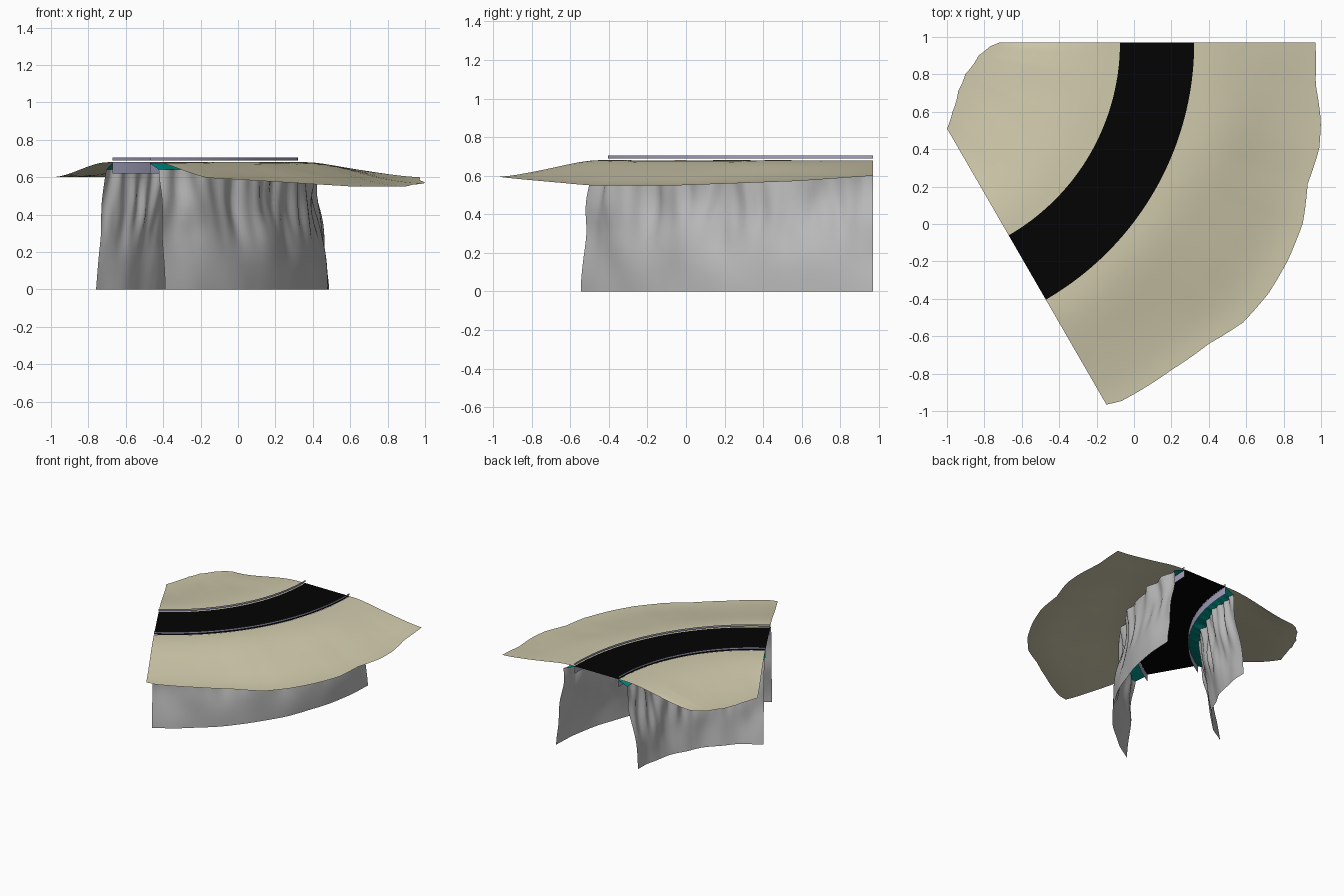
import bpy, math
from mathutils import Vector, noise

if "Cube" in bpy.data.objects:
    bpy.data.objects.remove(bpy.data.objects["Cube"])

# The whole piece is swept 60 degrees around one bend centre
CX, CY, SWEEP = -1.265, 0.97, 60.0
R_IN, R_OUT = 1.19, 1.587


def material(name, rgb):
    m = bpy.data.materials.new(name)
    m.diffuse_color = (*rgb, 1)
    m.use_nodes = True
    m.node_tree.nodes["Principled BSDF"].inputs["Base Color"].default_value = m.diffuse_color
    return m


SAND = material("sand", (0.63, 0.585, 0.41))
ROCK = material("grey rock", (0.50, 0.50, 0.50))
TEAL = material("teal ledge", (0.0, 0.29, 0.25))
LILAC = material("lilac kerb", (0.38, 0.37, 0.53))
BLACK = material("black road", (0.001, 0.001, 0.001))


def lerp(table, x):
    for (x0, y0), (x1, y1) in zip(table, table[1:]):
        if x <= x1:
            return y0 + (y1 - y0) * (x - x0) / (x1 - x0)
    return table[-1][1]


def smooth(t):
    t = min(1, max(0, t))
    return t * t * (3 - 2 * t)


def sheet(name, mat, nu, nv, fn):
    """Grid swept around the bend: fn(angle, v) gives radius and height."""
    verts, faces = [], []
    for i in range(nu + 1):
        a = SWEEP * i / nu
        c, s = math.cos(math.radians(a)), math.sin(math.radians(a))
        for j in range(nv + 1):
            r, z = fn(a, j / nv)
            verts.append((CX + r * c, CY - r * s, z))
    w = nv + 1
    for i in range(nu):
        for j in range(nv):
            k = i * w + j
            faces.append((k, k + w, k + w + 1, k + 1))
    me = bpy.data.meshes.new(name)
    me.from_pydata(verts, [], faces)
    me.materials.append(mat)
    me.shade_smooth()
    ob = bpy.data.objects.new(name, me)
    bpy.context.collection.objects.link(ob)
    return ob


# Terrain outlines: (angle, radius) and rim heights (angle, z)
OUTER = [(0, 2.235), (5.6, 2.246), (10.5, 2.303), (14.2, 2.326), (19, 2.32),
         (24, 2.373), (29, 2.39), (34, 2.395), (39, 2.378), (44, 2.317),
         (50, 2.283), (58, 2.26), (60, 2.235)]
INNER = [(0, .545), (2.3, .495), (9, .44), (25, .40), (38.7, .416),
         (51.5, .473), (60, .531)]
OUTER_Z = [(0, .60), (10, .572), (25, .55), (38, .55), (50, .575), (60, .595)]


def ripple(r, a, t):
    p = Vector((r * 2.5, a * 0.06, 3.0))
    return 0.012 * noise.noise(p) * math.sin(math.pi * t)


def outer_ground(a, t):
    r = R_OUT + (lerp(OUTER, a) - R_OUT) * t
    return r, .68 + (lerp(OUTER_Z, a) - .68) * smooth((t - .05) / .95) + ripple(r, a, t)


def inner_ground(a, t):
    r0 = lerp(INNER, a)
    r = r0 + (R_IN - r0) * t
    return r, .60 + .08 * smooth(t / .92) + ripple(r, a, t) * .4


sheet("outer_ground", SAND, 60, 14, outer_ground)
sheet("inner_ground", SAND, 60, 14, inner_ground)


# Cliff walls of the canyon: broad bulges with sharper folds near the top
def fold(a, z, seed):
    broad = noise.noise(Vector((a * 0.13, z * 3.5, seed)))
    sharp = noise.noise(Vector((a * 0.32, z * 3.0, seed + 9)))
    return (0.025 * broad * (.4 + .6 * smooth(z / .3))
            + 0.04 * sharp * smooth((z - .15) / .35))


def outer_cliff(a, v):
    z = .64 * v
    return 1.752 - .06 * smooth(z / .6) + fold(a, z, 2.0), z


def inner_cliff(a, v):
    z = .64 * (1 - v)
    return 1.015 + .085 * z / .6 + fold(a, z, 6.0), z


sheet("outer_cliff", ROCK, 80, 18, outer_cliff)
sheet("inner_cliff", ROCK, 80, 18, inner_cliff)

# Teal ledges joining the road edge to the cliff tops
sheet("outer_ledge", TEAL, 60, 3, lambda a, v: (
    R_OUT + (.105 + fold(a, .64, 2.0)) * v, .675 - .035 * v))
sheet("inner_ledge", TEAL, 60, 3, lambda a, v: (
    R_IN - (.084 - fold(a, .64, 6.0)) * (1 - v), .64 + .035 * v))

# Lilac retaining walls under the road and thin kerbs beside it
for side, r in (("outer", R_OUT), ("inner", R_IN)):
    for part, lo, hi in (("wall", .62, .68), ("kerb", .69, .705)):
        if side == "outer":
            sheet(f"{side}_{part}", LILAC, 40, 1, lambda a, v: (r, lo + (hi - lo) * v))
        else:
            sheet(f"{side}_{part}", LILAC, 40, 1, lambda a, v: (r, hi - (hi - lo) * v))

# Black road surface level with the ground edge
sheet("road", BLACK, 40, 4, lambda a, v: (R_IN + (R_OUT - R_IN) * v, .681))
